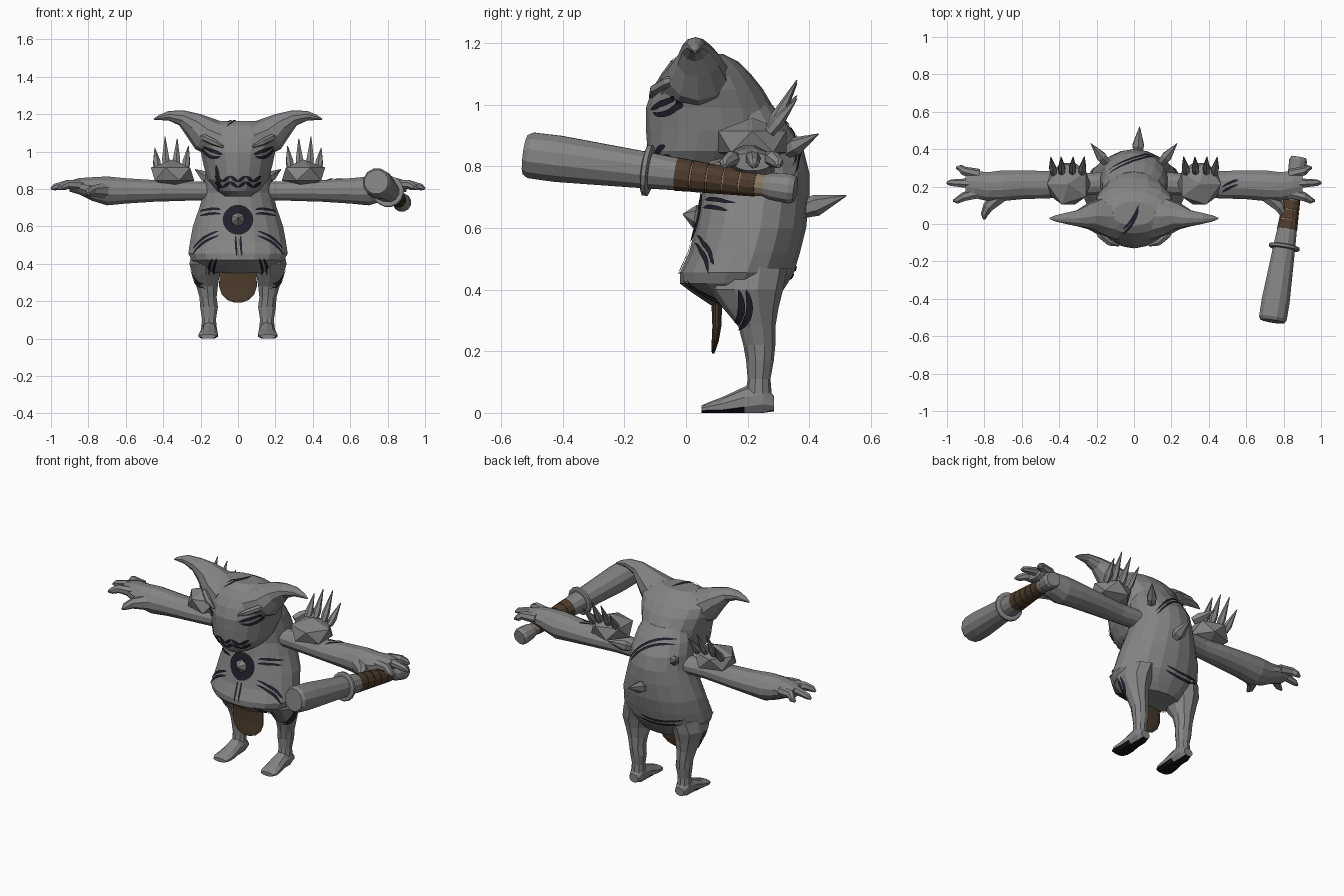
import bpy, bmesh, math
from mathutils import Vector
from mathutils.bvhtree import BVHTree

if "Cube" in bpy.data.objects:
    bpy.data.objects.remove(bpy.data.objects["Cube"], do_unlink=True)


def material(name, red, green, blue):
    mat = bpy.data.materials.new(name)
    mat.use_nodes = True
    mat.diffuse_color = (red, green, blue, 1)
    node = mat.node_tree.nodes["Principled BSDF"]
    node.inputs["Base Color"].default_value = mat.diffuse_color
    node.inputs["Roughness"].default_value = 0.8
    return mat


GREY = material("stone_grey", .23, .23, .23)
BROWN = material("leather_brown", .075, .045, .025)
TAN = material("binding_tan", .25, .19, .13)
INK = material("ink_navy", .015, .014, .024)
BLACK = material("sole_black", .008, .008, .01)
X, Y, Z = Vector((1, 0, 0)), Vector((0, 1, 0)), Vector((0, 0, 1))
skin_verts, skin_faces = [], []


def finish(name, bm, mat, skin=False):
    bmesh.ops.recalc_face_normals(bm, faces=bm.faces)
    if skin:
        start = len(skin_verts)
        bm.verts.index_update()
        skin_verts.extend(v.co.copy() for v in bm.verts)
        skin_faces.extend([v.index + start for v in f.verts] for f in bm.faces)
    mesh = bpy.data.meshes.new(name)
    bm.to_mesh(mesh)
    bm.free()
    mesh.materials.append(mat)
    obj = bpy.data.objects.new(name, mesh)
    bpy.context.collection.objects.link(obj)
    return obj


def tube(name, points, sides=12, mat=GREY, axis=None, side=1, skin=False, floor=None):
    """Loft elliptical rings (x, y, z, width radius, height radius) along a path."""
    bm = bmesh.new()
    centres = [Vector(p[:3]) for p in points]
    whole = (centres[-1] - centres[0]).normalized()
    ref = Y if abs(whole.z) > 0.85 else Z
    rings = []
    for i, p in enumerate(points):
        along = axis or (centres[min(i + 1, len(points) - 1)] - centres[max(i - 1, 0)]).normalized()
        across = along.cross(ref).normalized()
        upward = across.cross(along)
        ring = []
        for k in range(sides):
            angle = math.tau * (k + 0.5) / sides
            co = centres[i] + across * p[3] * math.cos(angle) + upward * p[-1] * math.sin(angle)
            co.x *= side
            if floor is not None:
                co.z = max(co.z, floor)
            ring.append(bm.verts.new(co))
        rings.append(ring)
    for low, high in zip(rings, rings[1:]):
        for k in range(sides):
            n = (k + 1) % sides
            bm.faces.new((low[k], low[n], high[n], high[k]))
    bm.faces.new(rings[0])
    bm.faces.new(rings[-1])
    return finish(name, bm, mat, skin)


def body_loft(name, rows, sides):
    """Rows are height, front, back, half width."""
    points = [(0, (f + b) / 2, z, w, (b - f) / 2) for z, f, b, w in rows]
    return tube(name, points, sides, axis=Z, skin=True)


def spike(name, base, tip, radius, side=1):
    base, tip = Vector(base), Vector(tip)
    mid = base.lerp(tip, 0.3)
    tube(name, [(*base, radius * 0.8), (*mid, radius), (*tip, 0.002)], 6, side=side)


# Torso with overhanging belly and humped back
body_loft("torso", [(.35, .08, .28, .15), (.39, .02, .31, .22), (.42, -.02, .33, .25),
                    (.455, -.02, .35, .27), (.52, .01, .37, .26), (.6, .03, .39, .245),
                    (.7, .05, .40, .21), (.78, .06, .40, .185), (.86, .06, .38, .18),
                    (.93, .06, .335, .17), (1, .08, .28, .14)], 18)
# Head narrowing to the chin
body_loft("head", [(.76, -.06, .16, .07), (.79, -.10, .2, .115), (.85, -.125, .25, .165),
                   (.92, -.13, .3, .185), (.99, -.13, .285, .2), (1.05, -.11, .25, .22),
                   (1.1, -.08, .21, .225), (1.14, -.05, .17, .19), (1.165, -.01, .12, .11)], 18)

for side, word in ((1, "left"), (-1, "right")):
    # Sweeping horn
    tube(word + "_horn", [(.1, .04, 1.06, .13, .1), (.18, .04, 1.095, .1, .095),
                          (.24, .04, 1.145, .07, .068), (.3, .03, 1.18, .045, .042),
                          (.37, .03, 1.192, .03, .026), (.42, .03, 1.182, .017, .014),
                          (.45, .03, 1.172, .004)], 10, side=side, skin=True)
    # Brow and ear-side ridge
    tube(word + "_brow", [(.08, -.115, 1.025, .006), (.13, -.1, 1.05, .018),
                          (.18, -.06, 1.075, .018), (.21, -.02, 1.085, .005)], 6, side=side)
    # Arm and flattened palm
    tube(word + "_arm", [(.12, .22, .79, .06, .05), (.3, .21, .79, .062, .055),
                         (.45, .21, .79, .075, .06), (.6, .21, .79, .08, .07),
                         (.7, .205, .79, .085, .08), (.78, .2, .8, .08, .065),
                         (.85, .21, .815, .075, .045), (.9, .215, .815, .065, .03)],
         12, axis=X, side=side, skin=True)
    # Fingers and thumb
    for end_x, end_y, root_y in ((.95, .3, .265), (1, .22, .215), (.965, .125, .165)):
        tube(word + "_finger", [(.83, root_y, .82, .03), (.91, (root_y + end_y) / 2, .825, .025),
                                (end_x - .02, end_y, .81, .018), (end_x, end_y, .8, .007)],
             7, side=side)
    tube(word + "_thumb", [(.72, .15, .79, .045), (.78, .09, .79, .03),
                           (.8, .05, .78, .02), (.8, .025, .775, .007)], 7, side=side)
    # Faceted shoulder pad with a row of spikes
    bm = bmesh.new()
    bmesh.ops.create_icosphere(bm, subdivisions=1, radius=1)
    for v in bm.verts:
        v.co = Vector(((.35 + v.co.x * .13) * side, .215 + v.co.y * .13, .88 + v.co.z * .078))
    finish(word + "_shoulder_pad", bm, GREY)
    for base_x, tip_x, top in ((.28, .265, 1.03), (.33, .325, 1.07), (.385, .39, 1.08), (.43, .445, 1.02)):
        spike(word + "_pad_spike", (base_x, .27, .91), (tip_x, .36, top), .022, side)
    spike(word + "_back_spike", (.15, .33, .85), (.23, .43, .905), .03, side)
    # Leg and flat-soled foot
    tube(word + "_leg", [(.15, .2, .47, .1, .13), (.17, .195, .4, .095, .12),
                         (.17, .21, .34, .075, .09), (.165, .23, .28, .06, .06),
                         (.16, .238, .22, .048, .052), (.155, .24, .17, .05, .045),
                         (.155, .237, .11, .04, .037), (.155, .235, .04, .042, .045)],
         10, axis=Z, side=side, skin=True)
    foot = tube(word + "_foot", [(.155, .285, .03, .03, .025), (.155, .25, .045, .043, .055),
                                 (.155, .19, .035, .045, .05), (.157, .12, .02, .052, .032),
                                 (.16, .075, .015, .054, .02), (.16, .05, .012, .042, .012)],
                10, axis=Y, side=side, floor=0)
    foot.data.materials.append(BLACK)
    for face in foot.data.polygons:
        if face.normal.z < -0.6 and face.center.z < 0.015:
            face.material_index = 1

# Spine spike, chest stud and loincloth
spike("spine_spike", (.02, .38, .66), (.03, .52, .705), .035)
spike("chest_stud", (0, .045, .635), (0, -.01, .645), .038)
tube("loincloth", [(0, .1, .4, .1, .02), (0, .1, .28, .105, .015), (0, .095, .235, .09, .012),
                   (0, .09, .207, .06, .008), (0, .088, .193, .02, .004)], 12, BROWN, axis=Z)

# Club, described by distance along its axis
club_start, club_end = Vector((.74, -.52, .838)), Vector((.88, .355, .725))


def club_piece(name, rows, mat=GREY, sides=12):
    tube(name, [(*club_start.lerp(club_end, t), r) for t, r in rows], sides, mat)


club_piece("club_head", [(0, .066), (.02, .077), (.12, .078), (.45, .061), (.58, .053)])
club_piece("club_handle", [(.56, .05), (.7, .044), (.9, .036)], TAN)
club_piece("club_pommel", [(.87, .032), (.91, .045), (.98, .05), (1, .042)])
club_piece("club_collar", [(.44, .075), (.445, .084), (.46, .084), (.465, .075)], sides=16)
for i in range(5):
    t = .56 + i * .06
    radius = .056 - i * .003
    club_piece("club_wrap", [(t, radius), (t + .054, radius - .003)], BROWN)

# Painted marks: thin ribbons laid onto the skin
surface = BVHTree.FromPolygons(skin_verts, skin_faces)
PROJECT = {"front": (lambda a, b: Vector((a, -2, b)), Y),
           "back": (lambda a, b: Vector((a, 2, b)), -Y),
           "top": (lambda a, b: Vector((a, b, 3)), -Z),
           "left": (lambda a, b: Vector((2, a, b)), -X),
           "right": (lambda a, b: Vector((-2, a, b)), X)}


def paint(name, view, start, bend, end, width=.014, round_shape=False):
    place, ray = PROJECT[view]
    start, bend, end = Vector(start), Vector(bend), Vector(end)
    bm = bmesh.new()
    steps, columns, rows = 14, 5 if round_shape else 3, []
    for i in range(steps + 1):
        t = i / steps
        if round_shape:
            t = (1 - math.cos(math.pi * t)) / 2
        co = start * (1 - t) ** 2 + bend * 2 * t * (1 - t) + end * t * t
        slope = ((bend - start) * (1 - t) + (end - bend) * t).normalized()
        half = width * max(math.sqrt(t * (1 - t)), .04)
        row = []
        for c in range(columns):
            spot = co + Vector((-slope.y, slope.x)) * half * (2 * c / (columns - 1) - 1)
            hit, normal, _, _ = surface.ray_cast(place(*spot), ray)
            if hit is None:
                break
            if normal.dot(ray) > 0:
                normal = -normal
            row.append(bm.verts.new(hit + normal * .005))
        rows.append(row if len(row) == columns else None)
    for low, high in zip(rows, rows[1:]):
        if low and high and (low[0].co - high[0].co).length < .08:
            for c in range(columns - 1):
                bm.faces.new((low[c], low[c + 1], high[c + 1], high[c]))
    finish(name, bm, INK)


paint("chest_disc", "front", (0, .555), (0, .635), (0, .715), .16, True)
# Eye outlines, belly and thigh stripes on both sides
for s in (1, -1):
    paint("upper_eyelid", "front", (s * .08, .985), (s * .13, 1), (s * .19, 1.03), .02)
    paint("lower_eyelid", "front", (s * .09, .975), (s * .15, .95), (s * .19, 1.02), .018)
    for gap in (0, .025):
        paint("belly_stripe", "front", (s * .1, .575 - gap), (s * .19, .55 - gap), (s * .235, .48 - gap))
        paint("rib_stripe", "front", (s * .09, .69 - gap), (s * .13, .7 - gap), (s * .2, .68 - gap))
        paint("groin_stripe", "front", (s * (.11 + gap), .43), (s * (.13 + gap), .4), (s * (.13 + gap), .34))
        paint("thigh_stripe", "left" if s > 0 else "right",
              (.15 + gap, .27), (.2 + gap, .32), (.17 + gap, .4), .022)
# Zigzag mouth
for low in (0, .03):
    for i in range(6):
        a, b = Vector((i * .04 - .12, .87 - low)), Vector((i * .04 - .08, .87 - low))
        (a if i % 2 else b).y -= .03
        paint("mouth_line", "front", a, (a + b) / 2, b, .018)
# Single strokes on face, crown, back and arm
paint("cheek_stripe", "front", (-.115, .93), (-.1, .86), (-.1, .79), .02)
for gap in (0, .025):
    paint("crown_stripe", "top", (-.06, -.05 + gap), (0, -.01 + gap), (.025, .08 + gap))
    paint("hump_stripe", "back", (-.13, .95 - gap), (.02, .97 - gap), (.13, .8 - gap))
    paint("waist_stripe", "back", (-.2, .49 - gap), (-.05, .45 - gap), (.06, .48 - gap))
    paint("arm_stripe", "top", (.47, .17 + gap), (.51, .2 + gap), (.56, .21 + gap))
    paint("navel_stripe", "front", (gap - .012, .55), (gap - .012, .5), (gap - .005, .44), .012)
